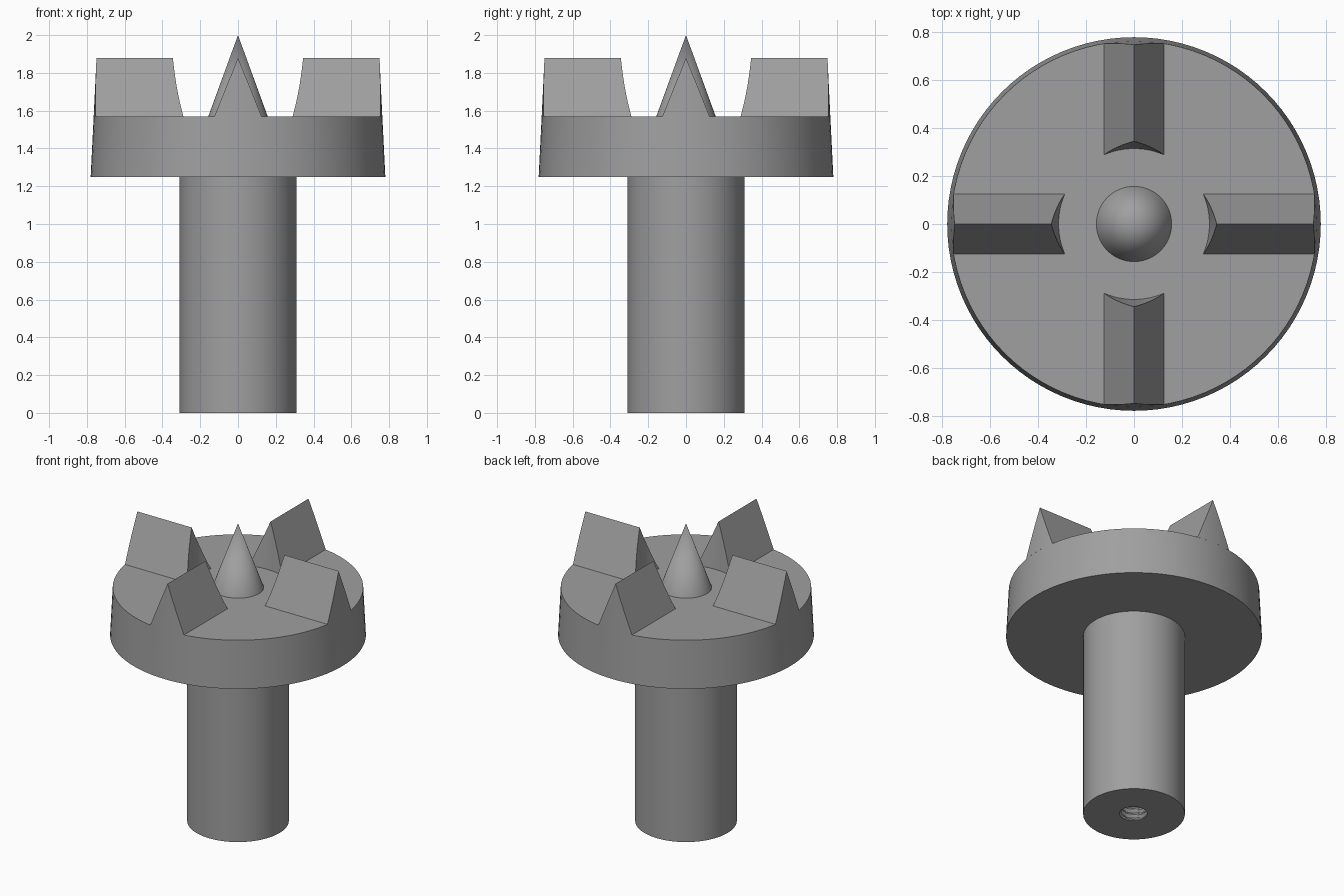
import bpy, bmesh, math

if "Cube" in bpy.data.objects:
    bpy.data.objects.remove(bpy.data.objects["Cube"])

SEG = 96
HEAD_Z, DECK_Z, TOOTH_Z, TIP_Z = 1.25, 1.57, 1.88, 2.0

steel = bpy.data.materials.new("grey steel")
steel.diffuse_color = (0.35, 0.35, 0.35, 1)
steel.use_nodes = True
steel.node_tree.nodes["Principled BSDF"].inputs["Base Color"].default_value = steel.diffuse_color


def finish(name, bm, merge=True):
    """Turn a bmesh into a smooth-by-angle steel object."""
    if merge:
        bmesh.ops.remove_doubles(bm, verts=bm.verts, dist=1e-5)
    bmesh.ops.recalc_face_normals(bm, faces=bm.faces)
    mesh = bpy.data.meshes.new(name)
    bm.to_mesh(mesh)
    bm.free()
    mesh.materials.append(steel)
    ob = bpy.data.objects.new(name, mesh)
    bpy.context.collection.objects.link(ob)
    bpy.ops.object.select_all(action='DESELECT')
    ob.select_set(True)
    bpy.context.view_layer.objects.active = ob
    bpy.ops.object.shade_smooth_by_angle(angle=math.radians(30))
    return ob


def lathe(name, profile):
    """Revolve (radius, z) points; a radius may be a function of the angle."""
    bm = bmesh.new()
    rings = []
    for r, z in profile:
        ring = []
        for i in range(SEG):
            a = 2 * math.pi * i / SEG
            rad = r(a) if callable(r) else r
            ring.append(bm.verts.new((rad * math.cos(a), rad * math.sin(a), z)))
        rings.append(ring)
    for lo, hi in zip(rings, rings[1:]):
        for i in range(SEG):
            j = (i + 1) % SEG
            bm.faces.new((lo[i], lo[j], hi[j], hi[i]))
    return finish(name, bm)


# Shaft with a threaded bore in its lower end
PITCH, DEPTH, STEPS = 0.036, 0.54, 6


def thread(z):
    def radius(a):
        t = (z / PITCH - a / (2 * math.pi)) % 1
        return 0.076 + 0.016 * abs(2 * t - 1)
    return radius


rows = round(DEPTH / PITCH * STEPS)
bore = [(thread(PITCH * k / STEPS), PITCH * k / STEPS) for k in range(rows, -1, -1)]
lathe("shaft", [(0, DEPTH + 0.03)] + bore + [(0.31, 0), (0.31, HEAD_Z)])

# Tapered head disc and centre spike
lathe("head", [(0, HEAD_Z), (0.78, HEAD_Z), (0.764, DECK_Z), (0, DECK_Z)])
lathe("centre_spike", [(0.157, DECK_Z), (0, TIP_Z)])


# Four wedge teeth, ended by the outer taper and an inner cone
def outer(z):
    return 0.764 - 0.015 * (z - DECK_Z) / (TOOTH_Z - DECK_Z)


def inner(z):
    return 0.315 + 0.030 * (z - DECK_Z) / (TOOTH_Z - DECK_Z)


def tooth(name, turn):
    bm = bmesh.new()
    half, n = 0.125, 8
    cols = []
    for i in range(-n, n + 1):
        y = half * i / n
        top = TOOTH_Z - (TOOTH_Z - DECK_Z) * abs(i) / n
        cols.append([bm.verts.new((math.sqrt(rad(z) ** 2 - y * y), y, z))
                     for rad, z in ((inner, DECK_Z), (inner, top),
                                    (outer, top), (outer, DECK_Z))])
    for a, b in zip(cols, cols[1:]):
        for k in range(3):  # inner end, slope, outer end
            bm.faces.new((a[k], a[k + 1], b[k + 1], b[k]))
    ob = finish(name, bm)
    ob.rotation_euler.z = turn


for i, side in enumerate(("right", "back", "left", "front")):
    tooth(side + "_tooth", i * math.pi / 2)
